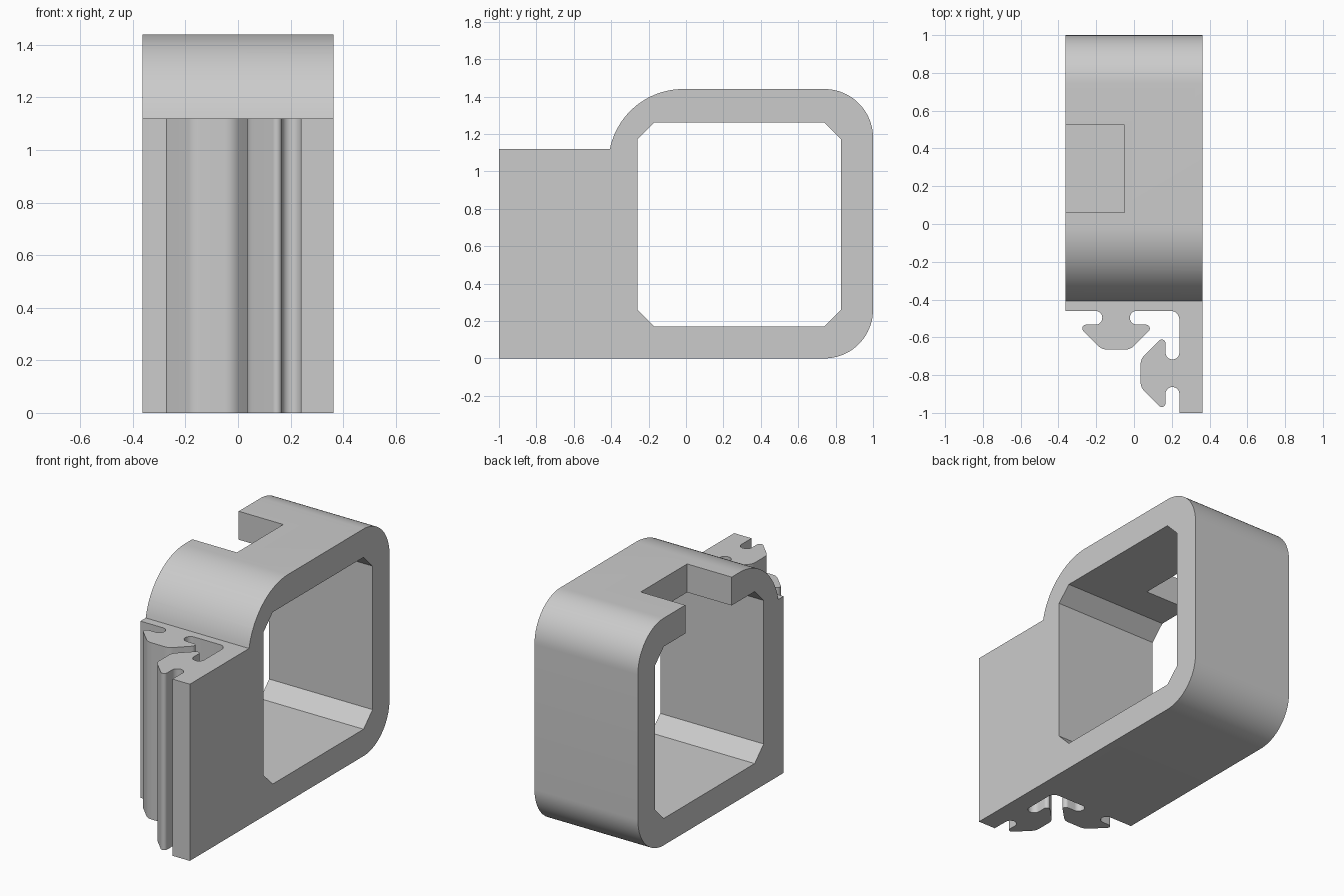
import bpy, bmesh, math
from mathutils import Vector

cube = bpy.data.objects.get("Cube")
if cube:
    bpy.data.objects.remove(cube, do_unlink=True)

grey = bpy.data.materials.new("light_grey")
grey.use_nodes = True
grey.diffuse_color = (0.6, 0.6, 0.6, 1)
grey.node_tree.nodes["Principled BSDF"].inputs["Base Color"].default_value = (0.6, 0.6, 0.6, 1)


def rounded(corners, steps=10):
    """Replace each (a, b, radius) corner by an arc tangent to its sides."""
    out = []
    count = len(corners)
    for i, (a, b, r) in enumerate(corners):
        p = Vector((a, b))
        if r == 0:
            out.append(p)
            continue
        d1 = (Vector(corners[i - 1][:2]) - p).normalized()
        d2 = (Vector(corners[(i + 1) % count][:2]) - p).normalized()
        half = d1.angle(d2) / 2
        centre = p + (d1 + d2).normalized() * (r / math.sin(half))
        start = p + d1 * (r / math.tan(half)) - centre
        end = p + d2 * (r / math.tan(half)) - centre
        sweep = start.angle(end)
        for k in range(steps + 1):
            t = k / steps
            out.append(centre + (start * math.sin((1 - t) * sweep)
                                 + end * math.sin(t * sweep)) / math.sin(sweep))
    return out


def prism(name, points, place, depth):
    """Extrude a flat outline; place maps outline coordinates to 3D."""
    bm = bmesh.new()
    face = bm.faces.new([bm.verts.new(place(p[0], p[1])) for p in points])
    ext = bmesh.ops.extrude_face_region(bm, geom=[face])
    verts = [v for v in ext["geom"] if isinstance(v, bmesh.types.BMVert)]
    bmesh.ops.translate(bm, verts=verts, vec=depth)
    bmesh.ops.recalc_face_normals(bm, faces=bm.faces)
    mesh = bpy.data.meshes.new(name)
    bm.to_mesh(mesh)
    bm.free()
    mesh.materials.append(grey)
    obj = bpy.data.objects.new(name, mesh)
    bpy.context.collection.objects.link(obj)
    return obj


def combine(target, tool, operation):
    mod = target.modifiers.new(operation, "BOOLEAN")
    mod.operation = operation
    mod.solver = "EXACT"
    mod.object = tool
    bpy.ops.object.select_all(action="DESELECT")
    target.select_set(True)
    bpy.context.view_layer.objects.active = target
    bpy.ops.object.modifier_apply(modifier=mod.name)
    bpy.data.objects.remove(tool, do_unlink=True)


def side(y, z):
    return (-0.5, y, z)


def plan(x, y):
    return (x, y, -0.1)


# Side silhouette: square loop with a large front shoulder and the mounting block
end_angle = math.pi - math.asin(0.2)
shoulder = []
for k in range(25):
    a = math.pi / 2 + (end_angle - math.pi / 2) * k / 24
    shoulder.append((-0.015 + 0.4 * math.cos(a), 1.04 + 0.4 * math.sin(a), 0))
outline = [(-1, 0, 0), (1, 0, 0.26), (1, 1.44, 0.26)] + shoulder + [(-1, 1.12, 0)]
bracket = prism("clip_bracket", rounded(outline, 20), side, (1, 0, 0))

# Chamfered opening through the loop
y0, y1, z0, z1, c = -0.26, 0.83, 0.17, 1.26, 0.09
opening = prism("opening_cutter", [
    (y0 + c, z0), (y1 - c, z0), (y1, z0 + c), (y1, z1 - c),
    (y1 - c, z1), (y0 + c, z1), (y0, z1 - c), (y0, z0 + c)],
    lambda y, z: (-0.6, y, z), (1.2, 0, 0))
combine(bracket, opening, "DIFFERENCE")

# Plan silhouette: back plate, side plate and two arrow-shaped rail hooks
half_hook = [(0.073, 0, 0.036), (0.073, 0.073, 0.036),
             (0.207, 0.073, 0.02), (0.075, 0.205, 0.07)]
hook = half_hook + [(-u, v, r) for u, v, r in reversed(half_hook)]
back_hook = [(-0.095 - u, -0.46 - v, r) for u, v, r in half_hook]
back_hook += [(-0.095 - u, -0.46 - v, r) for u, v, r in hook[len(half_hook):]]
side_hook = [(0.24 - v, -0.79 + u, r) for u, v, r in hook]
w = 0.3625
footprint = ([(-w, 1.1, 0), (-w, -0.46, 0)] + back_hook + [(0.24, -0.46, 0.045)]
             + side_hook + [(0.24, -1.1, 0), (w, -1.1, 0), (w, 1.1, 0)])
combine(bracket, prism("plan_cutter", rounded(footprint), plan, (0, 0, 1.7)), "INTERSECT")

# Rectangular notch in the top wall
notch = prism("notch_cutter", [(-0.6, 0.06), (-0.05, 0.06), (-0.05, 0.525), (-0.6, 0.525)],
              lambda x, y: (x, y, 1.0), (0, 0, 0.7))
combine(bracket, notch, "DIFFERENCE")

bpy.ops.object.shade_smooth_by_angle(angle=math.radians(30))
